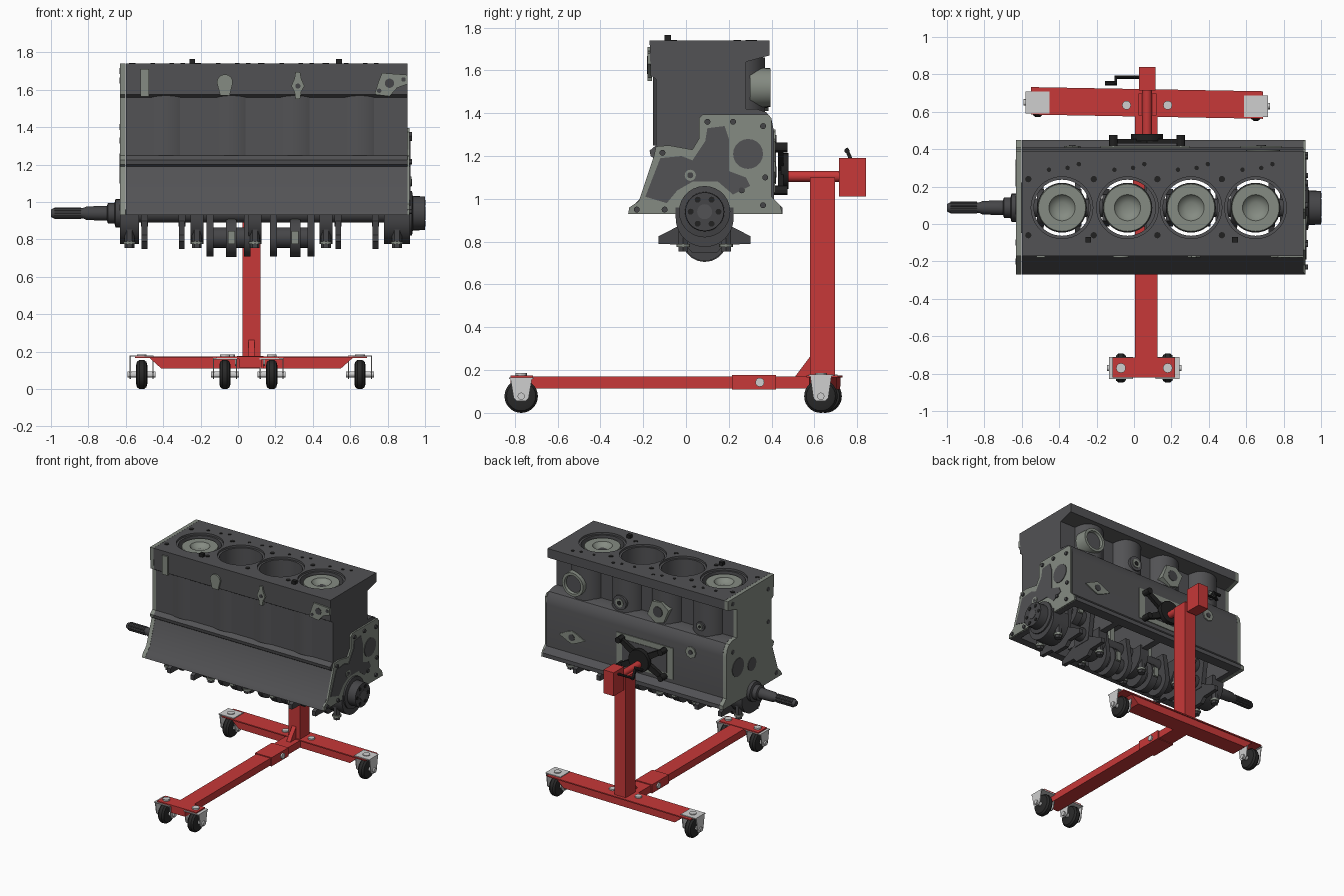
import bpy, bmesh
from math import cos, sin, radians, pi

cube = bpy.data.objects.get("Cube")
if cube:
    bpy.data.objects.remove(cube)

def material(name, *rgb):
    m = bpy.data.materials.new(name)
    m.use_nodes = True
    m.diffuse_color = (*rgb, 1)
    m.node_tree.nodes["Principled BSDF"].inputs["Base Color"].default_value = (*rgb, 1)
    return m

iron = material("cast iron", .085, .085, .09)
steel = material("dark steel", .06, .06, .064)
bare = material("machined grey green", .235, .26, .225)
red = material("red paint", .57, .04, .04)
plated = material("plated metal", .62, .62, .62)
black = material("black", .015, .015, .015)
rubber = material("rubber", .022, .022, .022)

def finish(name, bm, mat):
    bmesh.ops.recalc_face_normals(bm, faces=bm.faces[:])
    for f in bm.faces:
        f.smooth = True
    for e in bm.edges:
        e.smooth = e.is_manifold and e.calc_face_angle(pi) < pi / 6
    me = bpy.data.meshes.new(name)
    bm.to_mesh(me)
    bm.free()
    me.materials.append(mat)
    ob = bpy.data.objects.new(name, me)
    bpy.context.collection.objects.link(ob)
    return ob

def ring(bm, axis, t, pts):
    return [bm.verts.new({"x": (t, p, q), "y": (p, t, q), "z": (p, q, t)}[axis]) for p, q in pts]

def bridge(bm, a, b, skip=()):
    for i in range(len(a)):
        j = (i + 1) % len(a)
        if i not in skip:
            bm.faces.new((a[i], a[j], b[j], b[i]))

def loft(name, axis, sections, mat):
    bm = bmesh.new()
    rings = [ring(bm, axis, t, pts) for t, pts in sections]
    for a, b in zip(rings, rings[1:]):
        bridge(bm, a, b)
    bm.faces.new(rings[0])
    bm.faces.new(rings[-1])
    return finish(name, bm, mat)

def prism(name, pts, lo, hi, mat, axis="x"):
    return loft(name, axis, [(lo, pts), (hi, pts)], mat)

def arc(p, q, r, start=0, end=360, n=24):
    steps = n if end - start >= 360 else n + 1
    angles = [radians(start + (end - start) * i / n) for i in range(steps)]
    return [(p + r * cos(a), q + r * sin(a)) for a in angles]

def lathe(name, axis, p, q, profile, mat, n=28):
    return loft(name, axis, [(t, arc(p, q, r, n=n)) for t, r in profile], mat)

def rod(name, axis, p, q, lo, hi, r, mat, n=20):
    return lathe(name, axis, p, q, [(lo, r), (hi, r)], mat, n)

def rect(p0, p1, q0, q1):
    return [(p0, q0), (p1, q0), (p1, q1), (p0, q1)]

def box(name, x0, x1, y0, y1, z0, z1, mat):
    return prism(name, rect(x0, x1, y0, y1), z0, z1, mat, "z")

def pierced_face(bm, z, loops):
    edges = []
    for pts in loops:
        vs = ring(bm, "z", z, pts)
        edges += [bm.edges.new((vs[i - 1], vs[i])) for i in range(len(vs))]
    bmesh.ops.triangle_fill(bm, use_beauty=True, edges=edges, normal=(0, 0, 1))

# Engine block: outer skin, open crankcase and stepped bores in one mesh
BORES = (-.385, -.035, .305, .65)
CY, CZ = .087, .94
lower = [(-.27, .93), (-.255, .96), (-.215, 1), (-.15, 1.19), (-.165, 1.2), (-.17, 1.225), (-.14, 1.25)]
deck = [(-.14, 1.56), (-.165, 1.575), (-.17, 1.74), (.39, 1.74), (.39, 1.67), (.28, 1.64), (.28, 1.42)]
hump = [(.33, 1.42), (.375, 1.405), (.4, 1.37), (.41, 1.32), (.41, 1), (.45, .96), (.45, .93)]
section = lower + deck + hump
cavity = [(-.21, .93), (-.12, 1.2), (.37, 1.2), (.37, .93)]
bm = bmesh.new()
for pts, x0, x1, top in ((section, -.6, .905, len(lower) + 2), (cavity, -.56, .86, 1)):
    a, b = ring(bm, "x", x0, pts), ring(bm, "x", x1, pts)
    bridge(bm, a, b, skip=(top, len(pts) - 1))
    bm.faces.new(a)
    bm.faces.new(b)
wide, narrow = [[arc(x, CY, r, n=40) for x in BORES] for r in (.165, .15)]
pierced_face(bm, 1.74, [rect(-.6, .905, -.17, .39)] + wide)
pierced_face(bm, 1.2, [rect(-.56, .86, -.12, .37)] + narrow)
pierced_face(bm, .93, [rect(-.6, .905, -.27, .45), rect(-.56, .86, -.21, .37)])
for w, n in zip(wide, narrow):
    steps = [ring(bm, "z", z, c) for z, c in ((1.74, w), (1.725, w), (1.725, n), (1.2, n))]
    for a, b in zip(steps, steps[1:]):
        bridge(bm, a, b)
bmesh.ops.remove_doubles(bm, verts=bm.verts[:], dist=.0001)
finish("engine_block", bm, iron)
prism("flywheel_end_face", section, -.63, -.601, bare)

# Water jackets, deck studs and deck holes
for x in BORES:
    prism("rear_jacket", arc(x, .24, .13, 15, 165), 1.39, 1.66, iron, "z")
    prism("front_jacket", arc(x, .045, .2, 225, 315), 1.25, 1.57, iron, "z")
    for dx, y, r in ((-.07, .29, .012), (.03, .3, .012), (.09, .32, .012), (-.18, .24, .017), (-.18, -.06, .017)):
        rod("deck_hole", "z", x + dx, y, 1.735, 1.743, r, black, 12)
for x in (-.245, .54):
    box("deck_stud", x - .015, x + .015, -.1, -.07, 1.73, 1.765, black)

# Machined pads on the front of the deck
F0, F1 = -.18, -.16
box("front_pad_strip", -.52, -.475, F0, F1, 1.565, 1.71, bare)
prism("front_pad_drop", arc(-.07, 1.64, .042, -20, 200) + [(-.095, 1.57), (-.045, 1.57)], F0, F1, bare, "y")
half = [(.012, 1.55), (.018, 1.59), (.035, 1.62), (.018, 1.66), (.012, 1.695)]
prism("front_pad_diamond", [(.32 + w, z) for w, z in half] + [(.32 - w, z) for w, z in half[::-1]], F0, F1, bare, "y")
prism("front_pad_corner", [(.73, 1.575), (.81, 1.565), (.85, 1.61), (.905, 1.63), (.905, 1.68), (.77, 1.69),
                           (.75, 1.64)], F0, F1, bare, "y")
for x, z, r in ((.81, 1.635, .025), (.885, 1.655, .012), (.755, 1.595, .012), (.32, 1.62, .014)):
    rod("front_pad_hole", "y", x, z, -.183, -.17, r, steel, 14)

# Ports on the rear jackets
lathe("large_port", "y", .69, 1.52, [(.3, .095), (.395, .09), (.395, .07), (.375, .065)], bare)
rod("large_port_bore", "y", .69, 1.52, .36, .378, .064, iron)
prism("flange_port", [(-.12, 1.53), (-.06, 1.58), (.02, 1.57), (.06, 1.46), (-.01, 1.41), (-.08, 1.43)],
      .32, .385, bare, "y")
rod("flange_port_bore", "y", -.03, 1.5, .35, .389, .04, steel)
for x, r in ((.3, .055), (-.385, .035)):
    for part, scale, y, mat in (("boss", 1, .38, iron), ("face", .6, .385, bare), ("bore", .3, .388, black)):
        rod("small_port_" + part, "y", x, 1.48, .3, y, r * scale, mat)

# Pads on the rear of the crankcase
box("rear_mount_pad", -.18, .3, .4, .416, 1.03, 1.27, bare)
box("rear_mount_window", -.13, .25, .4, .42, 1.07, 1.23, iron)
prism("rear_oval_pad", [(.57, 1.125), (.64, 1.16), (.68, 1.175), (.72, 1.16), (.79, 1.125), (.72, 1.09),
                        (.68, 1.075), (.64, 1.09)], .4, .418, bare, "y")
rod("rear_oval_hole", "y", .68, 1.125, .4, .422, .025, steel)
rod("rear_round_pad", "y", -.33, 1.28, .38, .418, .045, bare, 8)
rod("rear_round_hole", "y", -.33, 1.28, .4, .422, .018, steel)

# Timing end face with its recess, and holes in both end faces
outline = [(-.27, .93), (-.265, .96), (-.22, .99), (-.15, 1.2), (-.14, 1.245), (-.08, 1.25), (.03, 1.23), (.06, 1.28),
           (.06, 1.375), (.08, 1.395), (.385, 1.395), (.4, 1.375), (.4, 1.01), (.44, .97), (.45, .93)]
prism("timing_end_face", outline, .906, .918, bare)
recess = [(-.19, 1.01), (-.12, 1.19), (-.02, 1.2), (.03, 1.18), (.09, 1.27), (.1, 1.33), (.18, 1.34), (.2, 1.28),
          (.2, 1.13), (.28, 1.1), (.3, 1.06), (.22, 1.02), (.15, 1.08), (.03, 1.08), (-.04, 1.04), (-.09, .98)]
prism("timing_recess", recess, .91, .922, iron)
rod("cam_bore", "x", .29, 1.21, .91, .923, .07, iron)
rod("timing_boss", "x", .02, 1.11, .91, .927, .026, bare)
for y, z in ((-.11, 1.215), (.02, 1.11), (.1, 1.36), (.22, 1.36), (.36, 1.34), (.37, 1.1), (.26, 1.04), (.36, .97),
             (-.23, .95), (-.1, .95)):
    rod("timing_bolt_hole", "x", y, z, .91, .929, .014, steel, 12)
for y, z, r in ((.27, 1.19, .07), (.1, 1.15, .05), (.33, 1.33, .016), (.33, 1.7, .016), (-.1, 1.65, .016),
                (-.1, 1.4, .016), (-.2, .97, .016)):
    rod("flywheel_end_hole", "x", y, z, -.634, -.62, r, iron)

# Crankshaft: nose hub, journal and input shaft
lathe("crank_hub", "x", CY, CZ, [(.9, .12), (.93, .12), (.935, .092), (1, .09)], steel)
rod("hub_centre", "x", CY, CZ, .99, 1.003, .035, iron)
for p in arc(CY, CZ, .065, n=6):
    rod("hub_hole", "x", *p, .99, 1.003, .014, black, 12)
rod("main_journal", "x", CY, CZ, -.6, .9, .05, steel)
lathe("input_shaft", "x", CY, CZ, [(-1, .02), (-.985, .027), (-.83, .027), (-.81, .036), (-.7, .04), (-.695, .055),
                                   (-.66, .055), (-.655, .075), (-.62, .075)], steel)
for p in arc(CY, CZ, .027, n=10):
    rod("shaft_spline", "x", *p, -.98, -.84, .005, steel, 6)

# Main bearing caps and bulkheads
for x, w in ((-.58, .05), (-.22, .035), (.09, .035), (.47, .035), (.85, .07)):
    prism("main_cap", arc(CY, .91, .135, 180, 360) + [(CY + .135, .96), (CY - .135, .96)], x - w, x + w, steel)
    if w == .035:
        box("bulkhead", x - .025, x + .025, -.13, .38, .935, 1.199, iron)
    for y in (CY - .1, CY + .1):
        rod("cap_bolt", "z", x, y, .755, .9, .026, steel, 6)
        rod("cap_washer", "z", x, y, .775, .79, .032, bare, 12)

# Crank throws, connecting rods and pistons
fan = [(.05, 1.01), (.07, .9), (.215, .825), (.215, .79), (.09, .785), (.06, .75)]
weight = [(CY + y, z) for y, z in fan] + [(CY - y, z) for y, z in fan[::-1]]
for x, up in zip(BORES, (True, False, False, True)):
    pin, top, start, d = (1.07, 1.715, 0, -.07) if up else (.81, 1.45, 180, .07)
    web = arc(CY, pin, .1, start, start + 180) + [(CY + d, CZ + d), (CY - d, CZ + d)]
    for wx in (x - .115, x + .085):
        if up:
            prism("counterweight", weight, wx - .015, wx + .015, steel)
        prism("crank_web", web, wx - .018, wx + .018, steel)
    rod("crankpin", "x", CY, pin, x - .1, x + .1, .055, steel)
    rod("rod_big_end", "x", CY, pin, x - .028, x + .028, .105, steel)
    box("connecting_rod", x - .018, x + .018, CY - .04, CY + .04, pin - .04, top - .1, bare)
    box("rod_cap_strap", x - .018, x + .018, CY - .115, CY + .115, pin - .035, pin + .035, bare)
    crown = [(-.2, .125), (-.005, .13), (0, .126), (0, .07), (-.015, .06), (-.03, .03)]
    lathe("piston", "z", x, CY, [(top + h, r) for h, r in crown], bare, 36)
    for z in (top - .03, top - .06, top - .09):
        rod("piston_ring", "z", x, CY, z - .012, z, .133, steel, 36)

# Mounting head between block and stand
HX, HZ = .07, 1.13
rod("head_flange", "y", HX, HZ, .445, .48, .085, black)
for ex in (HX - .18, HX + .18):
    for ez in (HZ - .09, HZ + .11):
        prism("mount_arm", [(HX, HZ - .03), (ex, ez - .02), (ex, ez + .02), (HX, HZ + .03)], .43, .455, black, "y")
        rod("mount_standoff", "y", ex, ez, .405, .475, .023, black, 12)
rod("head_tube", "y", HX, 1.105, .47, .74, .026, red)
box("gear_box", .027, .115, .715, .84, 1.01, 1.19, red)
rod("handle_shaft", "x", .785, 1.16, -.1, .04, .009, black, 10)
prism("handle_arm", [(.795, 1.15), (.775, 1.15), (.742, 1.23), (.755, 1.24)], -.105, -.09, black)
rod("handle_grip", "x", .752, 1.225, -.155, -.09, .012, black, 10)

# Stand frame
box("column", .025, .12, .58, .697, .12, 1.1, red)
prism("column_gusset", [(.585, .17), (.51, .17), (.585, .27)], .055, .088, red)
box("long_leg", .005, .125, -.82, .6, .115, .17, red)
box("leg_sleeve", -.005, .135, .215, .42, .11, .177, red)
box("toe_plate", -.115, .22, -.82, -.715, .16, .174, red)
beam = prism("cross_beam", [(-.48, .172), (-.41, .11), (.55, .11), (.62, .172)], .585, .713, red, "y")
cover = box("beam_cover", -.55, .69, .575, .722, .165, .174, red)
for ob in (beam, cover):
    for v in ob.data.vertices:
        v.co.y -= .018 * v.co.x
for x in (-.04, .18):
    rod("beam_bolt", "z", x, .635, .17, .185, .024, plated, 12)
rod("sleeve_bolt", "x", .345, .143, -.015, .145, .021, plated, 12)

# Casters
tread = [(-.03, .05), (-.025, .068), (-.012, .078), (.012, .078), (.025, .068), (.03, .05)]
for x, y, z in ((-.515, .65, .173), (.652, .63, .173), (-.07, -.77, .158), (.18, -.77, .158)):
    lathe("caster_tyre", "x", y, .078, [(x + t, r) for t, r in tread], rubber)
    rod("caster_axle", "x", y, .078, x - .075, x + .075, .017, plated, 12)
    box("caster_plate", x - .064, x + .064, y - .058, y + .058, z, z + .007, plated)
    cheek = [(y - .05, z), (y + .05, z), (y + .035, .07), (y + .02, .055), (y - .02, .055), (y - .035, .07)]
    for sx in (x - .061, x + .061):
        prism("caster_cheek", cheek, sx - .003, sx + .003, plated)
    rod("caster_bolt", "z", x, y, .165, .186, .026, plated, 12)
